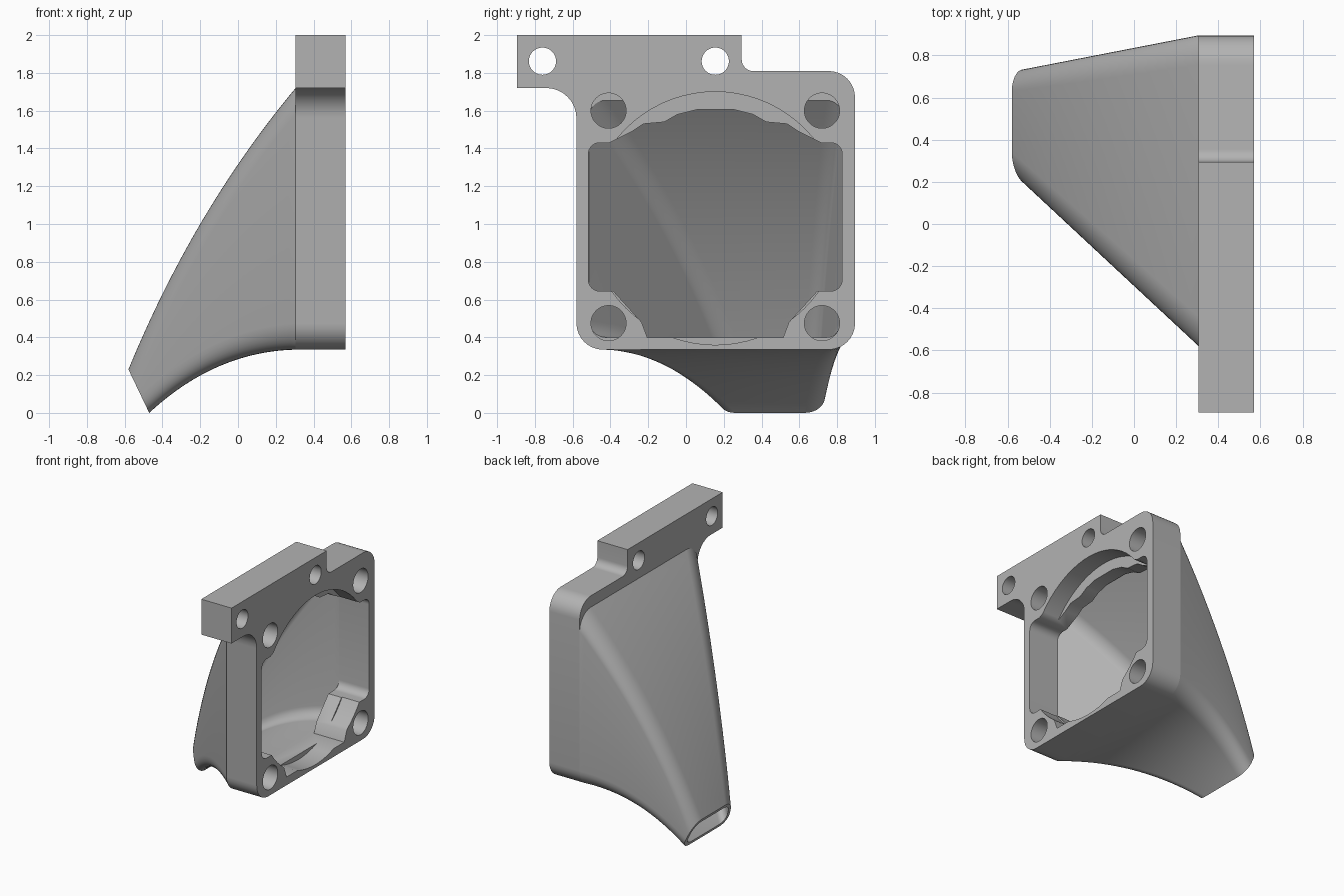
import bpy, bmesh
from math import pi, sin, cos
from mathutils import Vector

old = bpy.data.objects.get("Cube")
if old:
    bpy.data.objects.remove(old)

grey = bpy.data.materials.new("matte grey")
grey.use_nodes = True
tone = (0.45, 0.45, 0.45, 1)
grey.diffuse_color = tone
grey.node_tree.nodes["Principled BSDF"].inputs["Base Color"].default_value = tone

BACK, FRONT = 0.305, 0.57      # plate thickness along x
MID_Y, MID_Z = 0.155, 1.03     # centre of the fan opening


def make_object(name, bm):
    bmesh.ops.recalc_face_normals(bm, faces=bm.faces)
    mesh = bpy.data.meshes.new(name)
    bm.to_mesh(mesh)
    bm.free()
    mesh.materials.append(grey)
    obj = bpy.data.objects.new(name, mesh)
    bpy.context.collection.objects.link(obj)
    return obj


def activate(obj):
    bpy.ops.object.select_all(action='DESELECT')
    obj.select_set(True)
    bpy.context.view_layer.objects.active = obj


def rounded(corners, steps=8):
    """Outline through (y, z, radius) corners, each right angle filleted."""
    out = []
    for i, (y, z, r) in enumerate(corners):
        p = Vector((y, z))
        if r == 0:
            out.append(p)
            continue
        a = (Vector(corners[i - 1][:2]) - p).normalized() * r
        b = (Vector(corners[(i + 1) % len(corners)][:2]) - p).normalized() * r
        for k in range(steps + 1):
            t = k / steps * pi / 2
            out.append(p + a * (1 - sin(t)) + b * (1 - cos(t)))
    return out


def box(y0, y1, z0, z1, r):
    return rounded([(y0, z0, r), (y1, z0, r), (y1, z1, r), (y0, z1, r)])


def circle(y, z, r, n=48):
    return [Vector((y + r * cos(2 * pi * k / n), z + r * sin(2 * pi * k / n))) for k in range(n)]


def prism(name, outline, x0, x1):
    bm = bmesh.new()
    face = bm.faces.new([bm.verts.new((x0, p.x, p.y)) for p in outline])
    ext = bmesh.ops.extrude_face_region(bm, geom=[face])
    moved = [g for g in ext["geom"] if isinstance(g, bmesh.types.BMVert)]
    bmesh.ops.translate(bm, verts=moved, vec=(x1 - x0, 0, 0))
    return make_object(name, bm)


# Mounting plate with its offset bolt tab
plate = prism("mounting_plate", rounded([
    (-0.895, 2.0, 0), (-0.895, 1.72, 0), (-0.58, 1.72, 0.16), (-0.58, 0.335, 0.14),
    (0.895, 0.335, 0.14), (0.895, 1.81, 0.14), (0.295, 1.81, 0.06), (0.295, 2.0, 0)]), BACK, FRONT)

# Openings: square window, stepped inner throat, round fan recess, screw holes
half = [(0.36, 0.40), (0.39, 0.48), (0.54, 0.645), (0.56, 1.43), (0.44, 1.49),
        (0.38, 1.53), (0.27, 1.54), (0.2, 1.58), (0.1, 1.605)]
throat = [Vector((MID_Y + y, z)) for y, z in half]
throat += [Vector((MID_Y - y, z)) for y, z in reversed(half)]
cuts = [(box(-0.517, 0.827, 0.645, 1.43, 0.06), 0.2),
        (throat, 0.2),
        (circle(MID_Y, MID_Z, 0.67, 72), 0.42)]
cuts += [(circle(y, z, 0.093), 0.2) for y in (-0.41, 0.72) for z in (0.475, 1.6)]
cuts += [(circle(y, 1.862, 0.072), 0.2) for y in (-0.76, MID_Y)]
activate(plate)
for outline, depth in cuts:
    cutter = prism("cutter", outline, depth, 0.7)
    cutter.hide_render = True
    mod = plate.modifiers.new("cut", 'BOOLEAN')
    mod.operation, mod.solver, mod.object = 'DIFFERENCE', 'EXACT', cutter
    bpy.ops.object.modifier_apply(modifier=mod.name)
    bpy.data.objects.remove(cutter)


# Curved duct narrowing to a slanted outlet
def bend(a, b, c, t):
    return Vector(a) * (1 - t) ** 2 + Vector(b) * 2 * t * (1 - t) + Vector(c) * t * t


def section(t, inset):
    top = bend((BACK, 1.72), (-0.234, 1.073), (-0.58, 0.23), t)
    low = bend((BACK, 0.335), (-0.12, 0.325), (-0.47, 0.0), t)
    height = (top - low).length
    w = inset * (0.065 * (1 - t) + 0.03 * t)
    r = 0.14 * (1 - t) + 0.105 * t - w * 0.8
    x_mid = (top.x + low.x) / 2
    s = (BACK - x_mid) / 0.875
    y0, y1 = -0.578 + 0.815 * s, 0.895 - 0.17 * s
    points = []
    for p in box(y0 + w, y1 - w, w, height - w, r):
        xz = low.lerp(top, p.y / height)
        # side walls stay straight in plan
        f = (p.x - y0) / (y1 - y0)
        shift = (x_mid - xz.x) / 0.875
        points.append((xz.x, p.x + shift * (0.815 * (1 - f) - 0.17 * f), xz.y))
    return points


STEPS = 28
bm = bmesh.new()
path = [(k / STEPS, 0) for k in range(STEPS + 1)] + [(k / STEPS, 1) for k in range(STEPS, -1, -1)]
rings = [[bm.verts.new(p) for p in section(t, inset)] for t, inset in path]
for a, b in zip(rings, rings[1:]):
    for i in range(len(a)):
        bm.faces.new((a[i - 1], a[i], b[i], b[i - 1]))
# the hidden ring against the plate, so the shell is closed
for i in range(len(rings[0])):
    bm.faces.new((rings[-1][i - 1], rings[-1][i], rings[0][i], rings[0][i - 1]))
duct = make_object("air_duct", bm)

for obj in (plate, duct):
    activate(obj)
    bpy.ops.object.shade_smooth_by_angle(angle=pi / 6)
